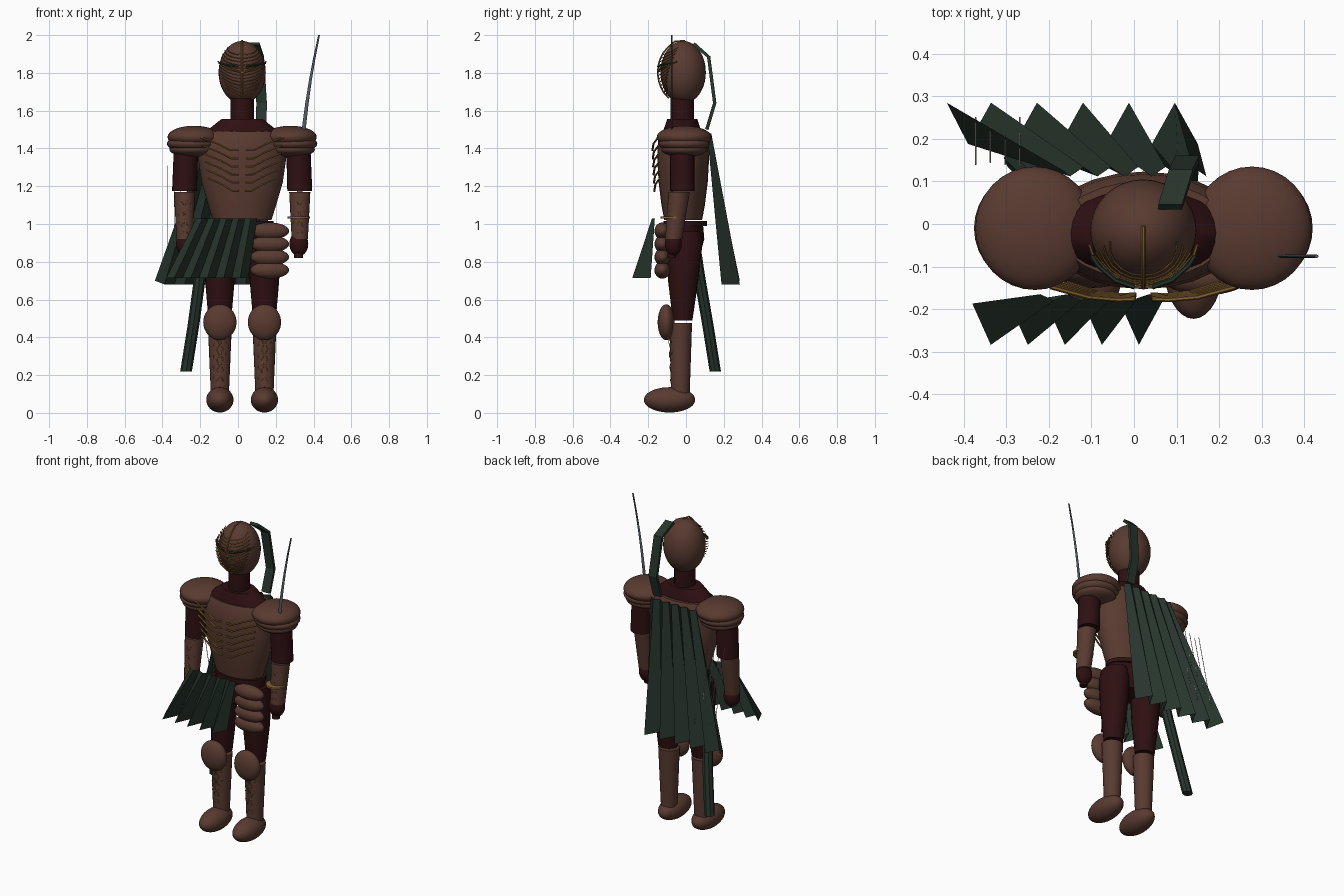
import bpy, bmesh
from math import sin, cos, pi, radians, sqrt
from mathutils import Vector

old = bpy.data.objects.get("Cube")
if old:
    bpy.data.objects.remove(old, do_unlink=True)

CX, CY = 0.022, -0.02  # body axis


def material(name, rgb):
    m = bpy.data.materials.new(name)
    m.use_nodes = True
    m.diffuse_color = (*rgb, 1)
    m.node_tree.nodes["Principled BSDF"].inputs["Base Color"].default_value = (*rgb, 1)
    return m


BROWN = material("brown leather", (0.1, 0.043, 0.03))
MAROON = material("dark maroon cloth", (0.028, 0.005, 0.006))
GREEN = material("dark green cloth", (0.02, 0.035, 0.025))
GOLD = material("old gold", (0.24, 0.125, 0.03))
STEEL = material("steel", (0.09, 0.11, 0.135))
CREAM = material("pale thread", (0.55, 0.5, 0.42))


def finish(name, bm, mat, smooth=True):
    bmesh.ops.recalc_face_normals(bm, faces=bm.faces[:])
    me = bpy.data.meshes.new(name)
    bm.to_mesh(me)
    bm.free()
    me.materials.append(mat)
    ob = bpy.data.objects.new(name, me)
    bpy.context.collection.objects.link(ob)
    if smooth:
        bpy.ops.object.select_all(action="DESELECT")
        bpy.context.view_layer.objects.active = ob
        ob.select_set(True)
        bpy.ops.object.shade_smooth_by_angle(angle=radians(40))
    return ob


def ellipsoid(name, centre, radii, mat):
    bm = bmesh.new()
    bmesh.ops.create_uvsphere(bm, u_segments=32, v_segments=20, radius=1)
    bmesh.ops.scale(bm, vec=radii, verts=bm.verts)
    bmesh.ops.translate(bm, vec=centre, verts=bm.verts)
    return finish(name, bm, mat)


def loft(name, rings, mat, n=24):
    """Closed stack of elliptical rings (x, y, z, rx, ry)."""
    bm = bmesh.new()
    rows = [[bm.verts.new((x + rx * cos(2 * pi * i / n), y + ry * sin(2 * pi * i / n), z))
             for i in range(n)] for x, y, z, rx, ry in rings]
    for a, b in zip(rows, rows[1:]):
        for i in range(n):
            j = (i + 1) % n
            bm.faces.new((a[i], a[j], b[j], b[i]))
    bm.faces.new(rows[0])
    bm.faces.new(rows[-1])
    return finish(name, bm, mat)


def wires(name, paths, radius, mat):
    """Round wires along several paths, made into one mesh."""
    cu = bpy.data.curves.new(name, "CURVE")
    cu.dimensions = "3D"
    cu.bevel_depth = radius
    cu.bevel_resolution = 1
    cu.use_fill_caps = True
    for path in paths:
        sp = cu.splines.new("POLY")
        sp.points.add(len(path) - 1)
        for p, co in zip(sp.points, path):
            p.co = (*co, 1)
    tmp = bpy.data.objects.new(name + "_path", cu)
    bpy.context.collection.objects.link(tmp)
    me = bpy.data.meshes.new_from_object(tmp.evaluated_get(bpy.context.evaluated_depsgraph_get()))
    bpy.data.objects.remove(tmp, do_unlink=True)
    bm = bmesh.new()
    bm.from_mesh(me)
    return finish(name, bm, mat)


def pleats(name, top, bottom, count, out):
    """Pleated cloth; top and bottom are (x0, x1, y, depth, z)."""
    bm = bmesh.new()
    rows = []
    for x0, x1, y, depth, z in (top, bottom):
        rows.append([bm.verts.new((x0 + (x1 - x0) * i / count / 2,
                                   y + out * depth * (i % 2), z)) for i in range(2 * count + 1)])
    for i in range(2 * count):
        bm.faces.new((rows[0][i], rows[0][i + 1], rows[1][i + 1], rows[1][i]))
    return finish(name, bm, GREEN, smooth=False)


def ribbon(name, points, half, thick, mat):
    """Flat band of rectangular section along a path, wide in x."""
    bm = bmesh.new()
    pts = [Vector(p) for p in points]
    rows = []
    for i, p in enumerate(pts):
        t = pts[min(i + 1, len(pts) - 1)] - pts[max(i - 1, 0)]
        side = Vector((1, 0, 0))
        nor = t.cross(side).normalized()
        rows.append([bm.verts.new(p + side * sx * half + nor * sy * thick)
                     for sx, sy in ((-1, -1), (1, -1), (1, 1), (-1, 1))])
    for a, b in zip(rows, rows[1:]):
        for i in range(4):
            j = (i + 1) % 4
            bm.faces.new((a[i], a[j], b[j], b[i]))
    bm.faces.new(rows[0])
    bm.faces.new(rows[-1])
    return finish(name, bm, mat, smooth=False)


# Head, neck and torso
HEAD, HR = Vector((CX, -0.015, 1.803)), Vector((0.125, 0.12, 0.166))
ellipsoid("head", HEAD, HR, BROWN)
loft("neck", [(CX, CY, 1.5, 0.062, 0.062), (CX, CY, 1.68, 0.062, 0.062)], MAROON)
loft("collar", [(CX, CY, 1.40, 0.22, 0.11), (CX, CY, 1.48, 0.205, 0.105),
                (CX, CY, 1.555, 0.11, 0.08)], MAROON)
loft("breastplate", [(CX, -0.015, 1.02, 0.155, 0.1), (CX, -0.015, 1.1, 0.18, 0.115),
                     (CX, -0.015, 1.22, 0.215, 0.13), (CX, -0.015, 1.36, 0.235, 0.138),
                     (CX, -0.015, 1.45, 0.225, 0.132), (CX, -0.015, 1.49, 0.2, 0.115)], BROWN)
loft("belt", [(CX, -0.005, 0.99, 0.165, 0.115), (CX, -0.005, 1.015, 0.165, 0.115)], MAROON)
loft("pelvis", [(CX, -0.01, 0.84, 0.13, 0.085), (CX, -0.008, 0.92, 0.165, 0.105),
                (CX, -0.01, 1.0, 0.16, 0.1)], MAROON)

# Limbs, mirrored about the body axis
for s, side in ((1, "left"), (-1, "right")):
    lx = CX + s * 0.118
    loft(side + "_thigh", [(lx, -0.018, 0.49, 0.06, 0.052), (lx, -0.015, 0.7, 0.078, 0.08),
                           (lx, -0.01, 0.9, 0.085, 0.098), (lx, -0.01, 0.96, 0.07, 0.09)], MAROON)
    loft(side + "_shin", [(lx, -0.03, 0.08, 0.047, 0.049), (lx, -0.028, 0.475, 0.064, 0.06)], BROWN)
    ellipsoid(side + "_knee_guard", (lx, -0.105, 0.48), (0.088, 0.045, 0.095), BROWN)
    ellipsoid(side + "_foot", (lx, -0.087, 0.069), (0.072, 0.136, 0.067), BROWN)
    # layered shoulder guard
    for k, (off, z, rx, ry, rz) in enumerate(((0.255, 1.46, 0.14, 0.145, 0.06),
                                              (0.263, 1.425, 0.135, 0.135, 0.048),
                                              (0.263, 1.395, 0.122, 0.12, 0.042))):
        ellipsoid(f"{side}_shoulder_guard_{k + 1}", (CX + s * off, -0.01, z), (rx, ry, rz), BROWN)
    ax = CX + s * 0.3
    loft(side + "_upper_arm", [(ax + s * 0.005, CY, 1.175, 0.066, 0.064),
                               (ax - s * 0.003, CY, 1.42, 0.064, 0.064)], MAROON)
    loft(side + "_forearm", [(ax + s * 0.005, -0.065, 0.92, 0.043, 0.045),
                             (ax + s * 0.005, -0.036, 1.17, 0.056, 0.056)], BROWN)
    ellipsoid(side + "_hand", (ax, -0.067, 0.895), (0.05, 0.044, 0.065), MAROON)
    # thin winding cords on shins and forearms
    cords = []
    for x, yb, yt, zb, zt, r in ((lx, -0.081, -0.092, 0.17, 0.43, 0.04),
                                 (ax + s * 0.005, -0.107, -0.092, 0.95, 1.15, 0.035)):
        for c in (-0.7, -0.25, 0.25, 0.7):
            cords.append([(x + r * c + 0.008 * sin(t * 2.1 + c * 5),
                           yb + (yt - yb) * t / 14 + 0.03 * c * c - 0.004 * cos(t * 1.7),
                           zb + (zt - zb) * t / 14) for t in range(15)])
    wires(side + "_cords", cords, 0.0022, GOLD)

# Chest ribs
ribs = []
for k in range(6):
    z, w = 1.39 - 0.043 * k, 1 - 0.035 * k
    for s in (1, -1):
        ribs.append([(CX + s * x * w, y + 0.002 * k, z + dz) for x, y, dz in
                     ((0.02, -0.176, 0), (0.06, -0.178, 0), (0.13, -0.172, 0.035),
                      (0.218, -0.148, 0.068))])
wires("chest_ribs", ribs, 0.0055, GOLD)


# Face mask laid over the front of the head
def on_face(angle, z, lift=1.06):
    r = sqrt(max(0.02, 1 - ((z - HEAD.z) / HR.z) ** 2)) * lift
    return Vector((CX + HR.x * r * sin(angle), HEAD.y - HR.y * r * cos(angle), z))


slats = []
for k in range(13):
    z = 1.68 + 0.018 * k
    reach = 0.75 + 0.04 * k
    slats.append([on_face(reach * t / 5, z + 0.04 * (t / 5) ** 2, 1.07 + 0.05 * (abs(t) == 5))
                  for t in range(-5, 6)])
wires("mask_slats", slats, 0.0025, GOLD)
wires("mask_ridge", [[on_face(0, 1.665 + 0.03 * t, 1.12) for t in range(10)]
                     + [(CX, -0.06, 1.966), (CX, -0.005, 1.971)]], 0.005, GOLD)
wires("mask_frame", [[on_face(0.26 * t, 1.80 + 0.012 * abs(t), 1.12) for t in range(-5, 6)]],
      0.004, GOLD)
wires("brows", [[on_face(s * a, 1.83 + 0.02 * a, 1.14) for a in (0.15, 0.5, 0.9, 1.1)]
                for s in (1, -1)], 0.006, GREEN)

# Head ribbon
ribbon("head_ribbon", [(0.085, 0.04, 1.955), (0.11, 0.12, 1.885), (0.125, 0.152, 1.64),
                       (0.122, 0.11, 1.5)], 0.028, 0.009, GREEN)

# Hip plates on the left
for k in range(4):
    ellipsoid(f"hip_plate_{k + 1}", (0.168, -0.125, 0.963 - 0.069 * k), (0.102, 0.042, 0.045), BROWN)

# Pleated skirt in front and cape behind
pleats("skirt", (-0.22, 0.1, -0.165, 0.015, 1.03), (-0.38, 0.055, -0.187, 0.097, 0.715), 5, -1)
pleats("cape", (-0.15, 0.17, 0.112, 0.022, 1.48), (-0.39, 0.15, 0.188, 0.097, 0.68), 5, 1)
bm = bmesh.new()
edge = [(-0.15, 0.112, 1.48), (-0.39, 0.188, 0.68), (-0.44, 0.285, 0.7), (-0.165, 0.125, 1.47)]
bm.faces.new([bm.verts.new(v) for v in edge])
finish("cape_edge_fold", bm, GREEN, smooth=False)

# Loose threads across the cape
wires("cape_threads", [[(-0.372 + 0.0345 * k, y, 1.31 - (y - 0.14) * 4.6) for y in span]
                       for k, span in enumerate(((0.14, 0.25), (0.145, 0.24), (0.14, 0.21),
                                                 (0.14, 0.25), (0.185, 0.245)))], 0.0018, CREAM)

# Scabbard
loft("scabbard", [(-0.275, 0.155, 0.22, 0.031, 0.03), (-0.235, 0.115, 0.47, 0.031, 0.03),
                  (-0.2, 0.07, 0.73, 0.031, 0.03), (-0.165, 0.03, 1.0, 0.031, 0.03)], GREEN, 8)

# Sword: grip, guard and curved blade
loft("sword_grip", [(0.32, -0.075, 0.82, 0.024, 0.022), (0.325, -0.075, 1.03, 0.02, 0.02)], MAROON, 12)
loft("sword_guard", [(0.322, -0.075, 1.03, 0.06, 0.06), (0.322, -0.075, 1.04, 0.06, 0.06)], GOLD)
loft("sword_blade", [(0.324 + 0.105 * (t / 8) ** 2.0, -0.076, 1.04 + 0.12 * t,
                      0.016 - 0.0014 * t, 0.004) for t in range(9)], STEEL, 8)
